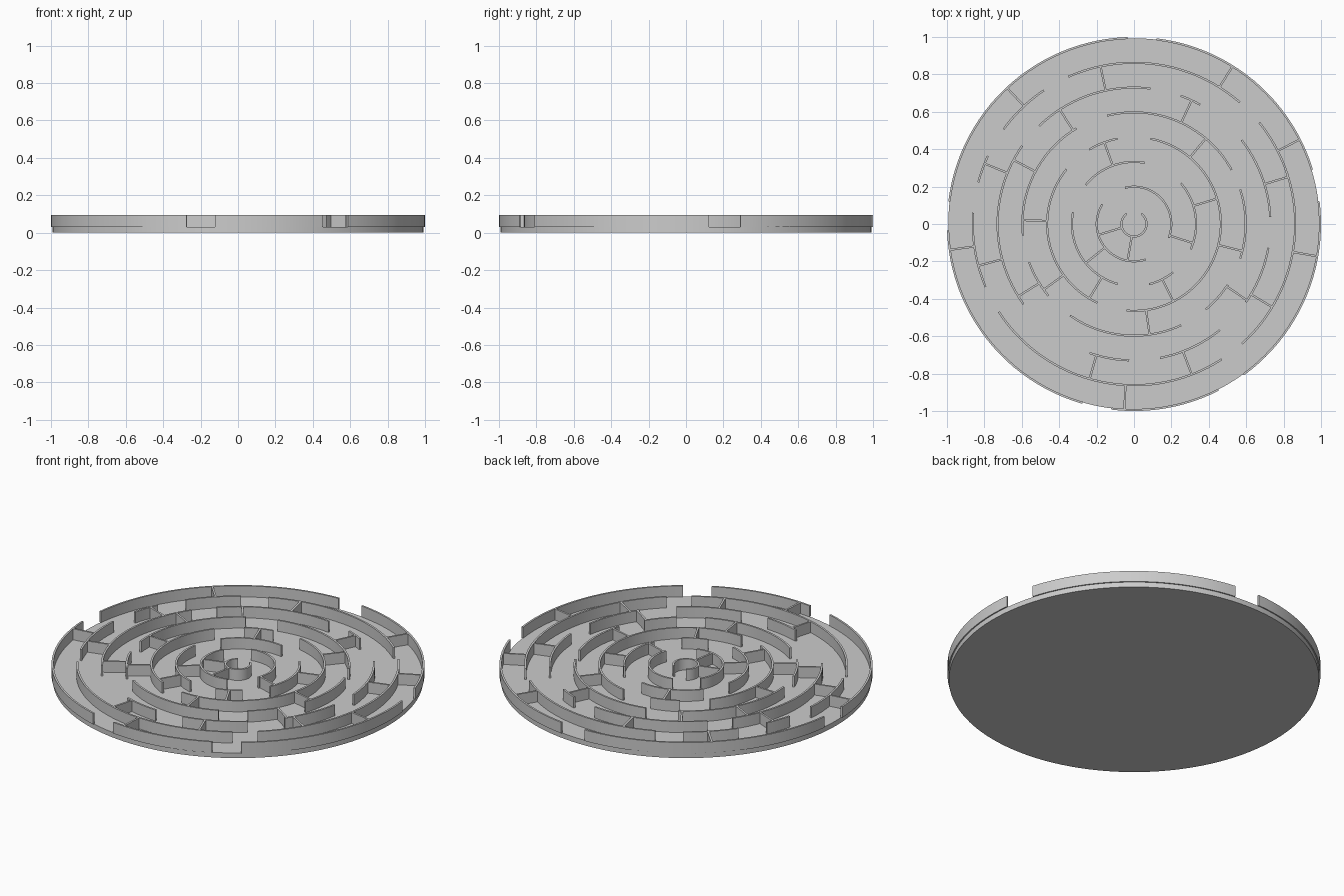
import bpy
import bmesh
from math import cos, sin, radians, ceil

cube = bpy.data.objects.get("Cube")
if cube:
    bpy.data.objects.remove(cube, do_unlink=True)

FLOOR = 0.03      # top of the disc
TOP = 0.095       # top of the walls
HALF = 0.0055     # half the wall thickness
PITCH = 0.1325    # distance between rings
INNER = 0.067     # radius of the innermost ring

stone = bpy.data.materials.new("light grey")
stone.use_nodes = True
GREY = (0.6, 0.6, 0.6, 1)
stone.diffuse_color = GREY
stone.node_tree.nodes["Principled BSDF"].inputs["Base Color"].default_value = GREY


def ring_radius(ring):
    return INNER + PITCH * ring


def finish(name, bm):
    """Turn a bmesh into a named, coloured object with crisp edges."""
    bmesh.ops.recalc_face_normals(bm, faces=bm.faces)
    mesh = bpy.data.meshes.new(name)
    bm.to_mesh(mesh)
    bm.free()
    mesh.materials.append(stone)
    obj = bpy.data.objects.new(name, mesh)
    bpy.context.collection.objects.link(obj)
    bpy.ops.object.select_all(action='DESELECT')
    obj.select_set(True)
    bpy.context.view_layer.objects.active = obj
    bpy.ops.object.shade_smooth_by_angle(angle=radians(30))


def add_strip(bm, sections):
    """Join a row of four-cornered cross-sections into a closed wall."""
    loops = [[bm.verts.new(p) for p in section] for section in sections]
    for a, b in zip(loops, loops[1:]):
        for i in range(len(a)):
            j = (i + 1) % len(a)
            bm.faces.new((a[i], a[j], b[j], b[i]))
    bm.faces.new(loops[0])
    bm.faces.new(loops[-1])


def add_arc(bm, radius, start, end):
    """Curved wall running anticlockwise between two angles."""
    steps = ceil((end - start) / 3)
    sections = []
    for i in range(steps + 1):
        a = radians(start + (end - start) * i / steps)
        r0, r1 = radius - HALF, radius + HALF
        sections.append([(r * cos(a), r * sin(a), z) for r, z in
                         ((r0, FLOOR), (r1, FLOOR), (r1, TOP), (r0, TOP))])
    add_strip(bm, sections)


def add_spoke(bm, r0, r1, angle):
    """Straight wall linking two neighbouring rings."""
    c, s = cos(radians(angle)), sin(radians(angle))
    sections = [[(r * c - w * s, r * s + w * c, z) for w, z in
                 ((-HALF, FLOOR), (HALF, FLOOR), (HALF, TOP), (-HALF, TOP))]
                for r in (r0, r1)]
    add_strip(bm, sections)


# Round floor disc
bm = bmesh.new()
bmesh.ops.create_cone(bm, cap_ends=True, segments=128, depth=FLOOR,
                      radius1=0.993, radius2=0.993)
bmesh.ops.translate(bm, verts=bm.verts, vec=(0, 0, FLOOR / 2))
finish("floor_disc", bm)

# Curved walls, innermost ring first, as start and end angles
ARCS = [
    [(125, 415)],
    [(-22, 104), (148, 288)],
    [(-24, 41), (80, 141), (169, 255), (284, 309)],
    [(-95, 79), (101, 121), (141, 245)],
    [(-18, 18), (29, 104), (121, 186), (200, 220), (235, 295), (310, 327)],
    [(3, 38), (61, 70), (83, 134), (145, 216), (251, 268), (281, 309),
     (325, 350)],
    [(-48, 39), (49, 114), (124, 144), (155, 165), (176, 203), (213, 303)],
    [(-54, 7), (17, 83), (92, 173), (182, 254), (263, 297)],
]
for ring, arcs in enumerate(ARCS):
    bm = bmesh.new()
    for start, end in arcs:
        add_arc(bm, ring_radius(ring), start, end)
    finish(f"ring_wall_{ring + 1}", bm)

# Radial walls between each ring and the next
SPOKES = [
    [197, 260],
    [-18, 219],
    [17, 110, -63, 239],
    [50, 178, 216, -82, -14],
    [65, 123, 152, 212, -34],
    [17, 102, 158, 195, 254, -69, -31],
    [27, 58, 133, 188, 267, -10],
]
for ring, angles in enumerate(SPOKES):
    bm = bmesh.new()
    for angle in angles:
        add_spoke(bm, ring_radius(ring), ring_radius(ring + 1), angle)
    finish(f"radial_walls_{ring + 1}", bm)
